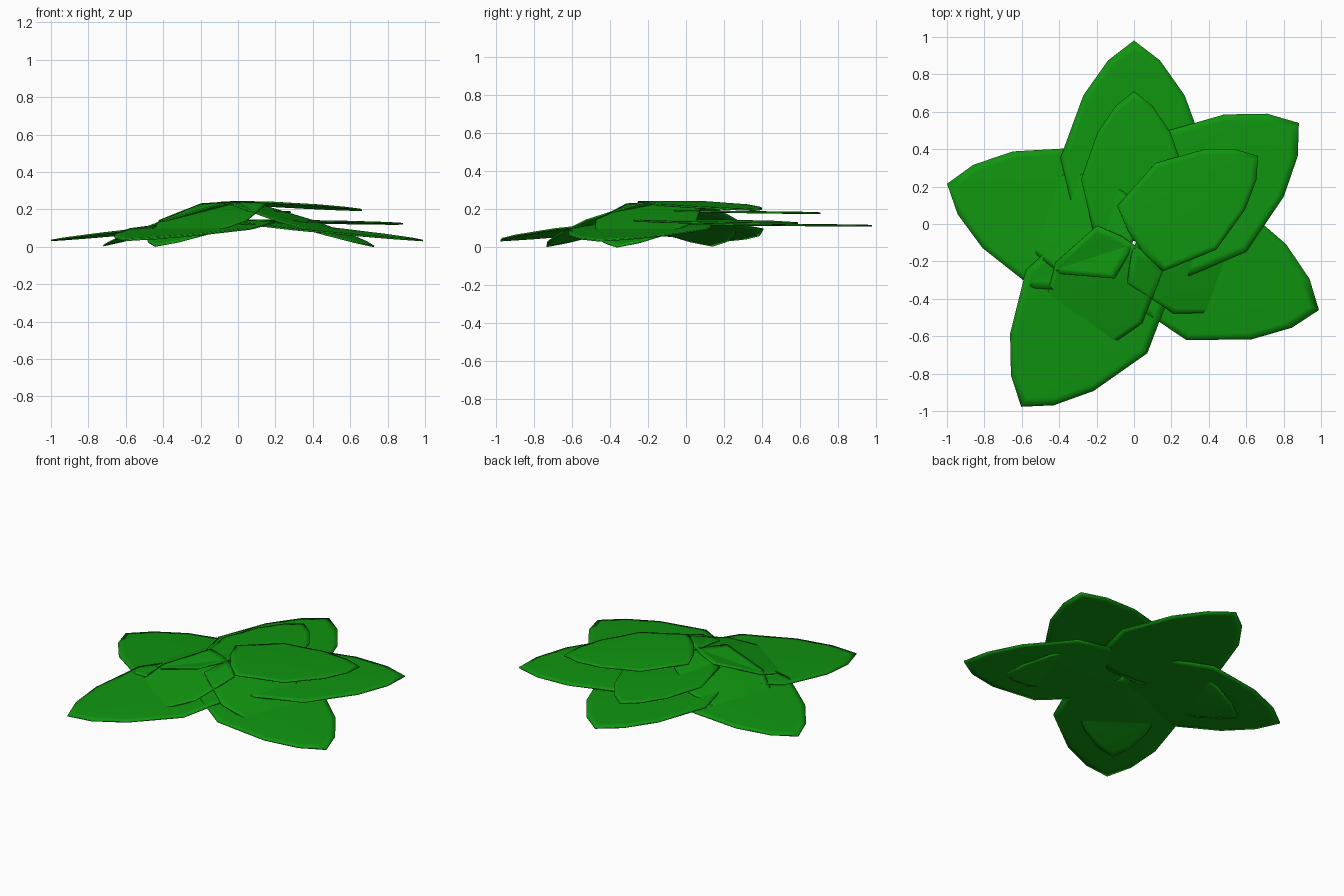
import bpy, bmesh
from math import radians
from mathutils import Matrix, Vector

cube = bpy.data.objects.get("Cube")
if cube:
    bpy.data.objects.remove(cube, do_unlink=True)

green = bpy.data.materials.new("leaf green")
green.use_nodes = True
COLOUR = (0.005, 0.3, 0.005, 1)
green.diffuse_color = COLOUR
green.node_tree.nodes["Principled BSDF"].inputs["Base Color"].default_value = COLOUR

# Half outline of a leaf: distance along the axis, half width
HALF = [(0.01, 0.07), (0.04, 0.214), (0.34, 0.283), (0.59, 0.195), (0.73, 0.1)]
TIP = 0.81
CENTRE = Vector((0, -0.1, 0))


def make_leaf(name, yaw, tilt, height, length, width):
    """Thin blade with a softly shaded rim, tilted down from the centre."""
    right = [Vector((s * length, -w * width, 0)) for s, w in HALF]
    left = [Vector((p.x, -p.y, 0)) for p in reversed(right)]
    outline = right + [Vector((TIP * length, 0, 0))] + left
    middle = sum(outline, Vector()) / len(outline)
    inner = [middle + (p - middle) * 0.9 for p in outline]

    bm = bmesh.new()
    layers = [(inner, -0.006), (outline, -0.004), (outline, 0.004), (inner, 0.006)]
    loops = [[bm.verts.new((p.x, p.y, z)) for p in pts] for pts, z in layers]
    n = len(outline)
    for low, high in zip(loops, loops[1:]):
        for i in range(n):
            j = (i + 1) % n
            bm.faces.new((low[i], low[j], high[j], high[i]))
    bm.faces.new(loops[-1])
    bm.faces.new(reversed(loops[0]))
    bmesh.ops.recalc_face_normals(bm, faces=bm.faces)
    for f in bm.faces:
        f.smooth = True

    place = (Matrix.Translation(CENTRE + Vector((0, 0, height)))
             @ Matrix.Rotation(radians(yaw), 4, 'Z')
             @ Matrix.Rotation(radians(tilt), 4, 'Y'))
    bm.transform(place)
    mesh = bpy.data.meshes.new(name)
    bm.to_mesh(mesh)
    bm.free()
    mesh.materials.append(green)
    bpy.context.collection.objects.link(bpy.data.objects.new(name, mesh))


# Outer ring: two nearly level leaves at the back, three drooping ones
for name, yaw, tilt, height, length in [
        ("back", 90, 0.5, 0.122, 1.335), ("back_left", 36, 1, 0.141, 1.345),
        ("front_left", -20, 5.7, 0.138, 1.305), ("front_right", -124.5, 5.7, 0.14, 1.32),
        ("back_right", 162.5, 5.7, 0.138, 1.3)]:
    make_leaf("outer_leaf_" + name, yaw, tilt, height, length, 1.39)

# Inner ring: same order, smaller and steeper, tips passing under the outer ring
for name, yaw, tilt, height, length in [
        ("back", 90, 0.8, 0.19, 1), ("back_left", 35, 3.2, 0.24, 1),
        ("front_left", -20, 17, 0.238, 1), ("front_right", -125, 17, 0.24, 1),
        ("back_right", 161.5, 17, 0.238, 0.98)]:
    make_leaf("inner_leaf_" + name, yaw, tilt, height, length, 1)
